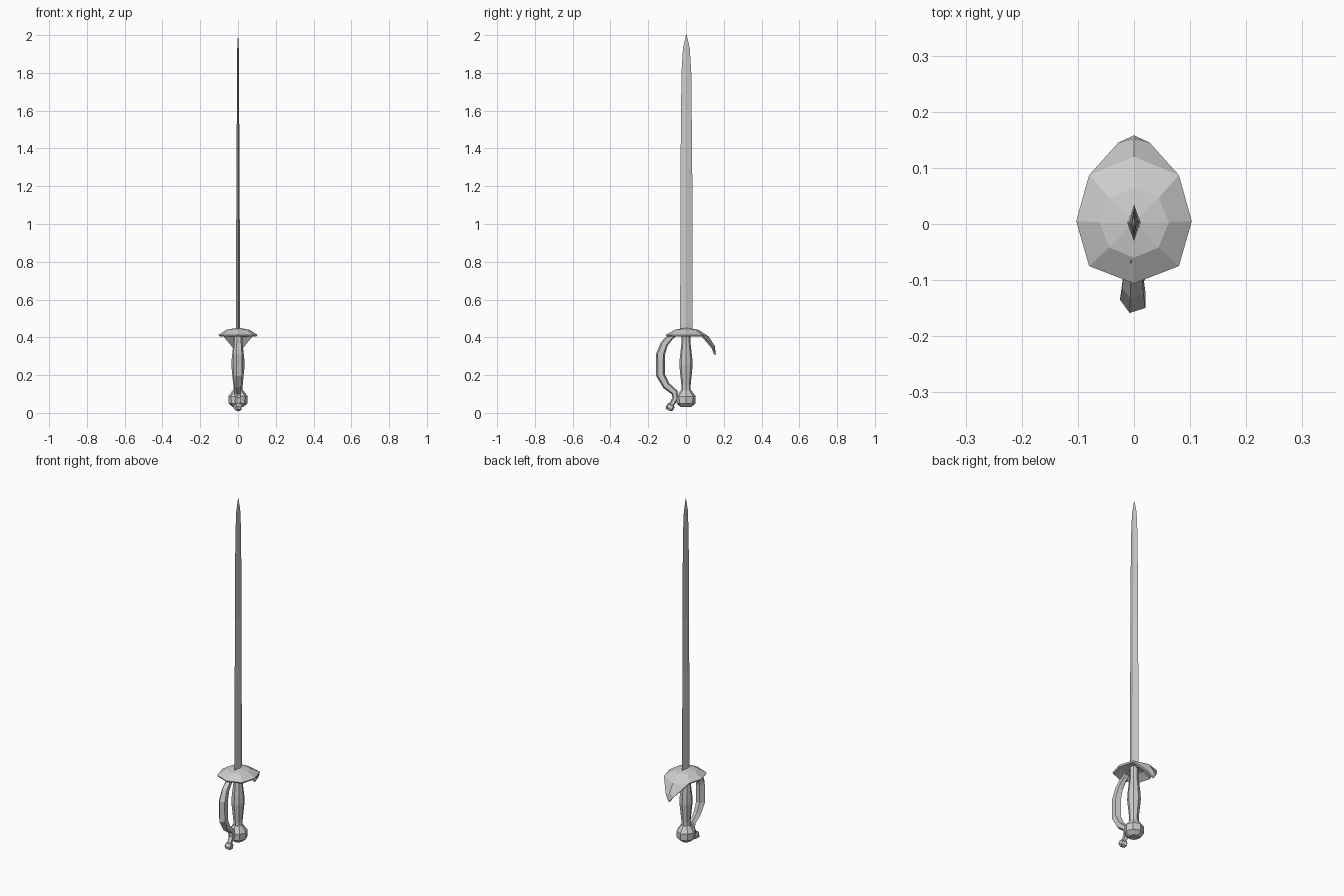
import bpy, bmesh
from math import sin, cos, pi
from mathutils import Vector

if "Cube" in bpy.data.objects:
    bpy.data.objects.remove(bpy.data.objects["Cube"])


def make_object(name, bm):
    bmesh.ops.recalc_face_normals(bm, faces=bm.faces[:])
    mesh = bpy.data.meshes.new(name)
    bm.to_mesh(mesh)
    bm.free()
    obj = bpy.data.objects.new(name, mesh)
    bpy.context.collection.objects.link(obj)
    return obj


def loft(name, rings):
    """Skin equal-sized rings of points and cap both ends."""
    bm = bmesh.new()
    loops = [[bm.verts.new(p) for p in ring] for ring in rings]
    n = len(loops[0])
    for a, b in zip(loops, loops[1:]):
        for i in range(n):
            j = (i + 1) % n
            bm.faces.new((a[i], a[j], b[j], b[i]))
    bm.faces.new(loops[0])
    bm.faces.new(loops[-1])
    bmesh.ops.remove_doubles(bm, verts=bm.verts[:], dist=1e-5)
    return make_object(name, bm)


def turned(name, profile, sides=8):
    """Lathe a (radius, z) profile into a faceted solid."""
    return loft(name, [[(r * cos(2 * pi * i / sides), r * sin(2 * pi * i / sides), z)
                        for i in range(sides)] for r, z in profile])


# Blade: diamond section, narrowing to a point
blade = [(0.012, 0.033, 0.43), (0.008, 0.031, 1.3), (0.005, 0.026, 1.80),
         (0.004, 0.018, 1.93), (0.0005, 0.002, 2.0)]
loft("blade", [[(x, 0.002, z), (0, y + 0.002, z), (-x, 0.002, z), (0, 0.002 - y, z)]
               for x, y, z in blade])

# Grip and pommel
turned("grip", [(0.025, 0.11), (0.025, 0.15), (0.035, 0.25), (0.033, 0.29),
                (0.023, 0.38), (0.023, 0.44)])
turned("pommel", [(0.027, 0.03), (0.050, 0.05), (0.051, 0.088), (0.026, 0.122)])

# Guard: faceted dome with a drooping tongue, half outline mirrored across x
bm = bmesh.new()
inner = [(0, -0.06, 0.44), (0.044, -0.042, 0.44), (0.062, 0.003, 0.44),
         (0.044, 0.047, 0.44), (0, 0.065, 0.44)]
outer = [(0, -0.106, 0.413), (0.08, -0.075, 0.413), (0.103, 0.005, 0.413),
         (0.08, 0.087, 0.413), (0, 0.12, 0.405)]
for s in (1, -1):
    top = bm.verts.new((0, 0.003, 0.451))
    a = [bm.verts.new((s * x, y, z)) for x, y, z in inner]
    b = [bm.verts.new((s * x, y, z)) for x, y, z in outer]
    for i in range(4):
        bm.faces.new((top, a[i], a[i + 1]))
        bm.faces.new((a[i], b[i], b[i + 1], a[i + 1]))
    side = bm.verts.new((s * 0.028, 0.145, 0.345))
    mid = bm.verts.new((0, 0.152, 0.355))
    tip = bm.verts.new((0, 0.158, 0.31))
    bm.faces.new((b[4], b[3], side, mid))
    bm.faces.new((mid, side, tip))
bmesh.ops.remove_doubles(bm, verts=bm.verts[:], dist=1e-5)
bmesh.ops.recalc_face_normals(bm, faces=bm.faces[:])
guard = make_object("guard", bm)
shell = guard.modifiers.new("thickness", 'SOLIDIFY')
shell.thickness = 0.01
shell.offset = -1

# Knuckle bow: five-sided bar swept along (y, z, radius), ending in a small knob
bow = [(-0.055, 0.425, 0.017), (-0.085, 0.40, 0.018), (-0.115, 0.365, 0.021),
       (-0.135, 0.31, 0.025), (-0.135, 0.20, 0.025), (-0.105, 0.145, 0.021),
       (-0.06, 0.108, 0.018), (-0.057, 0.075, 0.016), (-0.076, 0.045, 0.014),
       (-0.078, 0.040, 0.022), (-0.088, 0.024, 0.024), (-0.093, 0.014, 0.013)]
rings = []
for k, (y, z, r) in enumerate(bow):
    p, q = bow[max(k - 1, 0)], bow[min(k + 1, len(bow) - 1)]
    t = Vector((0, q[0] - p[0], q[1] - p[1])).normalized()
    nrm = Vector((0, -t.z, t.y))
    rings.append([Vector((0, y, z)) + r * (cos(u) * Vector((1, 0, 0)) + sin(u) * nrm)
                  for u in (pi + 2 * pi * i / 5 for i in range(5))])
loft("knuckle_bow", rings)
